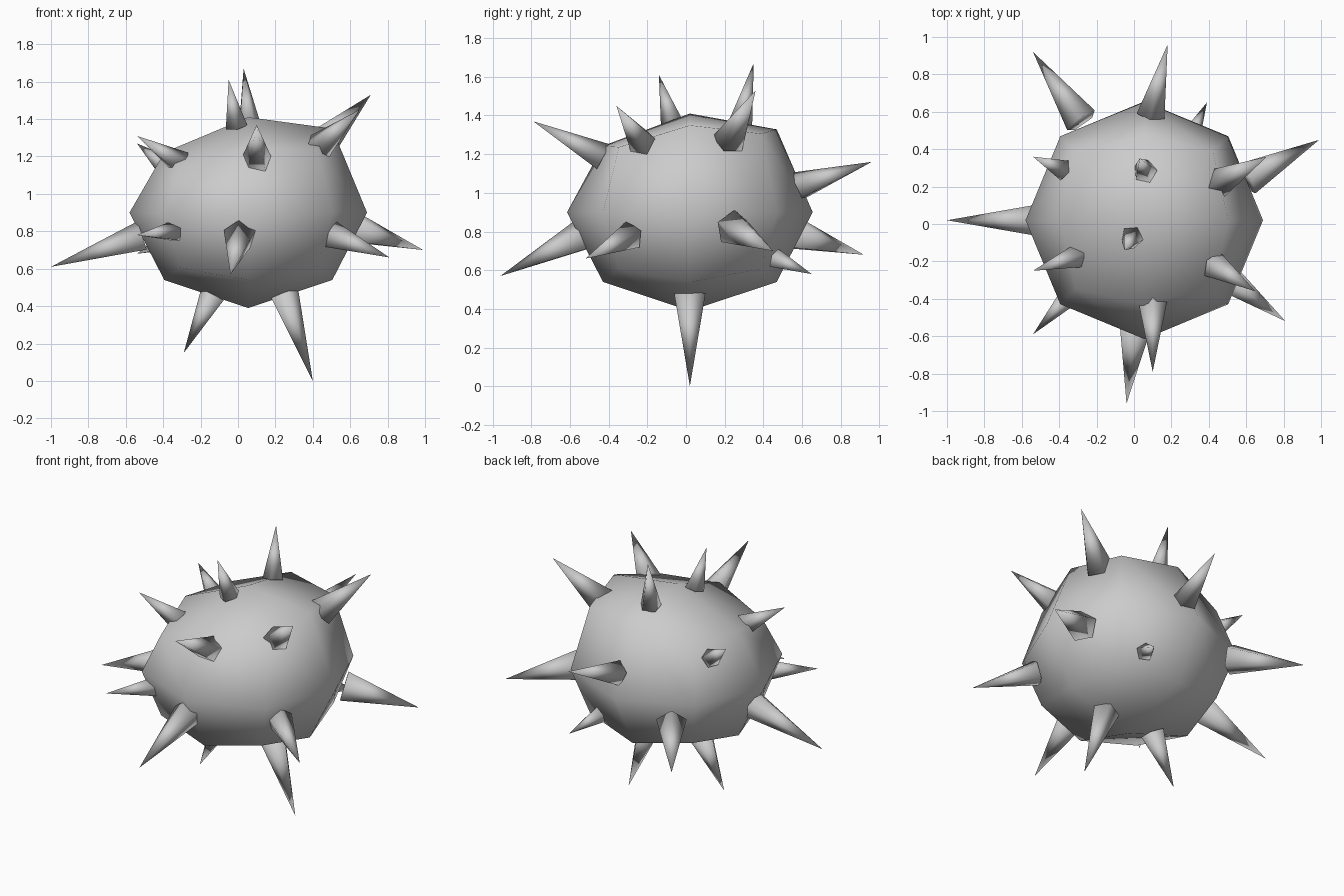
import bpy, bmesh
from mathutils import Vector

CENTRE = Vector((0.055, 0.02, 0.90))
RADII = Vector((0.635, 0.635, 0.51))


def finish(name, bm):
    mesh = bpy.data.meshes.new(name)
    bm.to_mesh(mesh)
    bm.free()
    for p in mesh.polygons:
        p.use_smooth = True
    obj = bpy.data.objects.new(name, mesh)
    bpy.context.collection.objects.link(obj)
    return obj


# body: once-subdivided cube rounded into a squashed ball, upper ring tilted
bm = bmesh.new()
bmesh.ops.create_cube(bm, size=2)
bmesh.ops.subdivide_edges(bm, edges=bm.edges[:], cuts=1, use_grid_fill=True)
for v in bm.verts:
    d = v.co.normalized()
    p = Vector([CENTRE[i] + d[i] * RADII[i] for i in range(3)])
    if 0.3 < d.z < 0.9:
        p.z += 0.025 + 0.09 * d.x + 0.06 * d.y
    v.co = p
finish("body", bm)

# spikes: base centre, tip, base radius
SPIKES = [
    ((-0.01, -0.07, 1.36), (-0.05, -0.14, 1.61), 0.062),
    ((0.06, 0.28, 1.36), (0.03, 0.35, 1.67), 0.065),
    ((0.45, 0.22, 1.27), (0.71, 0.36, 1.53), 0.09),
    ((0.43, -0.22, 1.25), (0.65, -0.36, 1.45), 0.08),
    ((-0.30, -0.17, 1.16), (-0.54, -0.25, 1.31), 0.07),
    ((-0.38, 0.29, 1.14), (-0.54, 0.36, 1.27), 0.06),
    ((0.10, -0.43, 1.18), (0.10, -0.79, 1.37), 0.08),
    ((0.01, -0.53, 0.78), (-0.04, -0.96, 0.57), 0.09),
    ((-0.34, -0.38, 0.80), (-0.54, -0.59, 0.78), 0.06),
    ((0.50, -0.29, 0.78), (0.81, -0.52, 0.66), 0.08),
    ((0.60, 0.24, 0.82), (0.99, 0.45, 0.70), 0.095),
    ((0.09, 0.58, 1.03), (0.18, 0.96, 1.16), 0.08),
    ((0.30, 0.46, 0.66), (0.39, 0.65, 0.58), 0.055),
    ((-0.28, 0.55, 0.79), (-0.54, 0.92, 0.68), 0.095),
    ((-0.13, 0.02, 0.46), (-0.29, 0.02, 0.15), 0.075),
    ((0.24, 0.02, 0.47), (0.40, 0.02, 0.00), 0.085),
    ((-0.51, 0.02, 0.77), (-1.00, 0.02, 0.61), 0.088),
]
for i, (base, tip, r) in enumerate(SPIKES):
    base, tip = Vector(base), Vector(tip)
    axis = tip - base
    bm = bmesh.new()
    bmesh.ops.create_cone(bm, cap_ends=True, segments=5, radius1=r, radius2=0,
                          depth=axis.length)
    bmesh.ops.remove_doubles(bm, verts=bm.verts[:], dist=1e-4)
    rot = axis.to_track_quat('Z', 'Y')
    for v in bm.verts:
        v.co = (base + tip) / 2 + rot @ v.co
    finish(f"spike_{i + 1}", bm)
